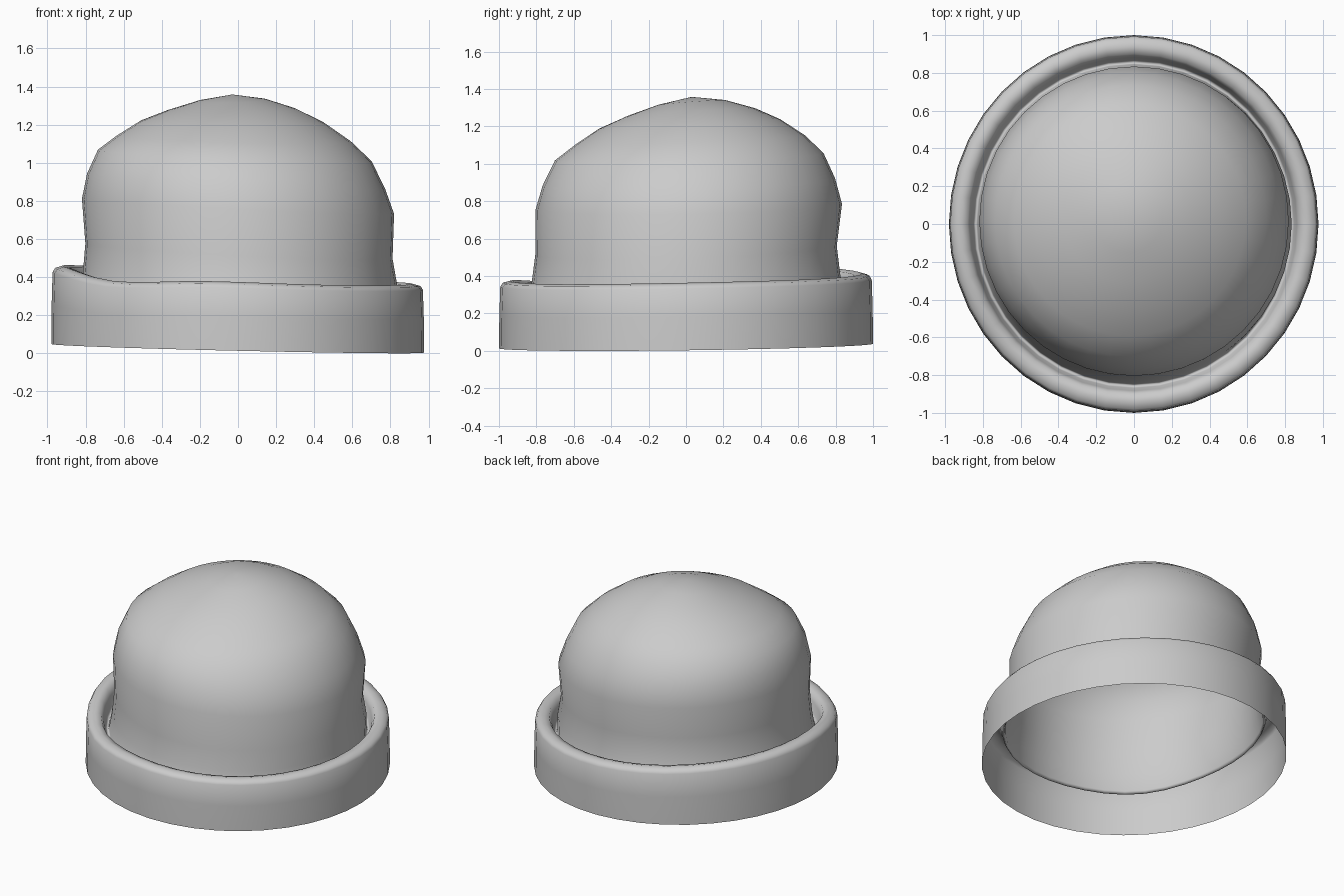
import bpy, bmesh, math

if "Cube" in bpy.data.objects:
    bpy.data.objects.remove(bpy.data.objects["Cube"])

SEGMENTS = 40

# Cuff outline, hem, and lip height at the right, back, left and front
OUTLINE = (.977, 1.0, .98, 1.0)
HEM = (.005, .04, .05, .015)
LIP = (.366, .415, .463, .378)

# Cuff profile: outer wall, rounded lip, groove (radius scale, height fraction)
CUFF = [(1, 0), (.998, .5), (.993, .915), (.98, .97), (.94, 1), (.9, .975),
        (.883, .86), (.868, .7), (.855, .64), (.846, .7)]

# Crown rings: radius, shift x, shift y, height, tilt x, tilt y
CROWN = [
    (.825, .01, 0, .388, -.025, .02),
    (.806, .005, 0, .538, -.04, .025),
    (.819, 0, .015, .773, -.04, .015),
    (.782, -.01, .015, .905, -.04, .02),
    (.718, -.017, .017, 1.04, -.03, .02),
    (.613, -.022, .022, 1.13, -.015, .025),
    (.485, -.03, .02, 1.215, -.005, .025),
    (.338, -.035, .03, 1.28, .005, .02),
    (.18, -.03, .03, 1.33, .004, .013),
]
APEX = (-.03, .03, 1.36)


def blend(values, a):
    """Smooth closed curve through four values a quarter turn apart."""
    r, b, l, f = values
    return ((r + b + l + f) / 4 + (r - l) / 2 * math.cos(a)
            + (b - f) / 2 * math.sin(a)
            + (r + l - b - f) / 4 * math.cos(2 * a))


def cuff_point(ring, a):
    scale, frac = ring
    rad = blend(OUTLINE, a) * scale
    # lip sags a little at the front left
    lip = blend(LIP, a) - .045 * math.exp(-((a - math.radians(227)) / .42) ** 2)
    hem = blend(HEM, a)
    return rad * math.cos(a), rad * math.sin(a), hem + (lip - hem) * frac


def crown_point(ring, a):
    rad, sx, sy, z, tx, ty = ring
    c, s = math.cos(a), math.sin(a)
    return rad * c + sx, rad * s + sy, z + tx * c + ty * s


# cuff, groove and crown form one continuous open surface
bm = bmesh.new()
angles = [2 * math.pi * i / SEGMENTS for i in range(SEGMENTS)]
loops = [[bm.verts.new(point(ring, a)) for a in angles]
         for rings, point in ((CUFF, cuff_point), (CROWN, crown_point))
         for ring in rings]

for lo, hi in zip(loops, loops[1:]):
    for s in range(SEGMENTS):
        t = (s + 1) % SEGMENTS
        bm.faces.new((lo[s], lo[t], hi[t], hi[s]))

# crown tip
tip = bm.verts.new(APEX)
for s in range(SEGMENTS):
    bm.faces.new((loops[-1][s], loops[-1][(s + 1) % SEGMENTS], tip))

# stand on the ground, smooth shading
low = min(v.co.z for v in bm.verts)
for v in bm.verts:
    v.co.z -= low
for f in bm.faces:
    f.smooth = True

mesh = bpy.data.meshes.new("knit_cap")
bm.to_mesh(mesh)
bm.free()
cap = bpy.data.objects.new("knit_cap", mesh)
bpy.context.collection.objects.link(cap)
